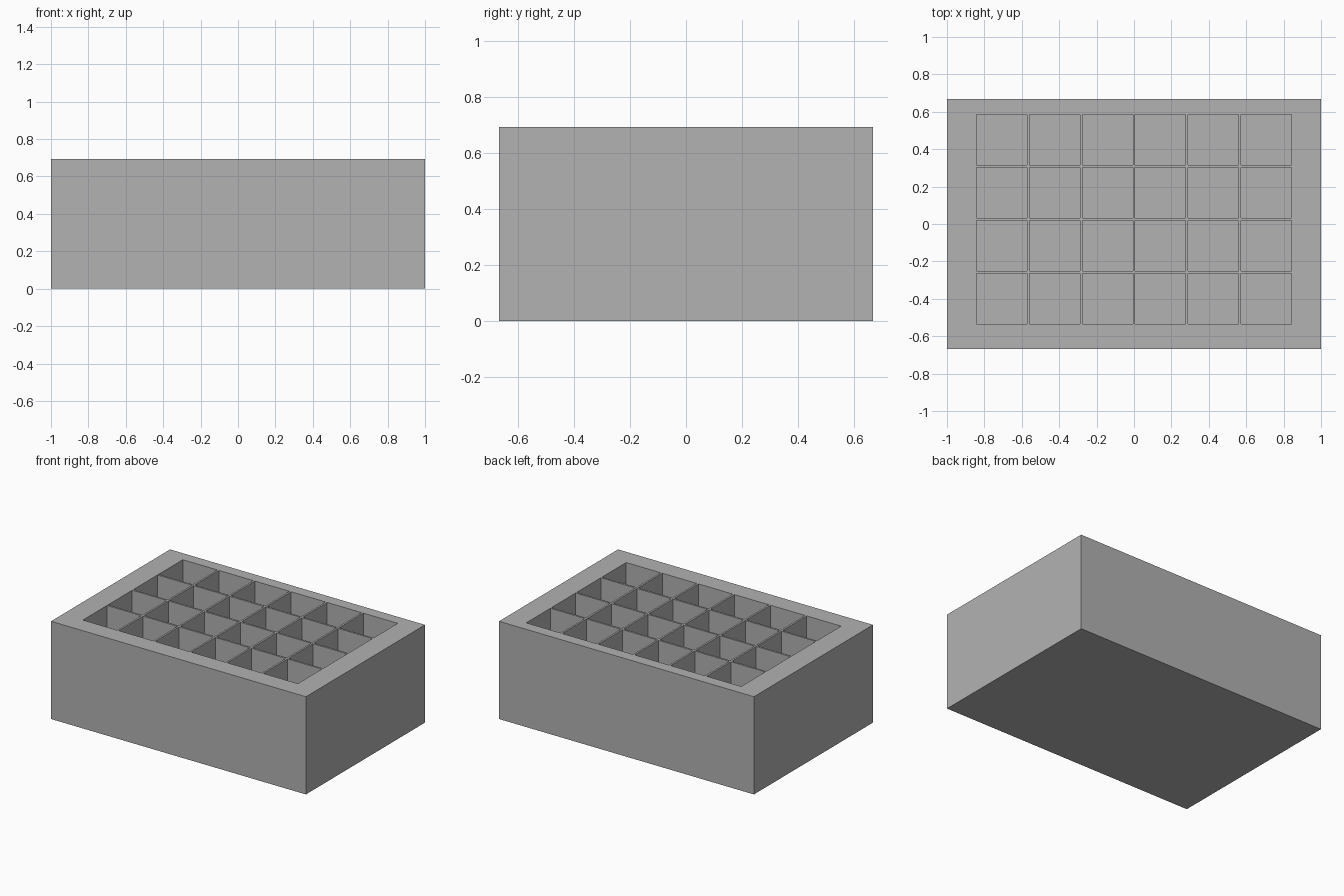
import bpy
import bmesh

cube = bpy.data.objects.get("Cube")
if cube:
    bpy.data.objects.remove(cube, do_unlink=True)

# Block and compartment dimensions
HALF_X, HALF_Y, HEIGHT = 1.0, 0.667, 0.693
CELL, WALL = 0.27, 0.0133
COLS, ROWS = 6, 4
FRONT_RIM = 0.133
FLOOR = 0.027

grey = bpy.data.materials.new("mid grey")
grey.use_nodes = True
colour = (0.447, 0.447, 0.447, 1)
grey.diffuse_color = colour
grey.node_tree.nodes["Principled BSDF"].inputs["Base Color"].default_value = colour


def cuts(half, start, count):
    """Outer edges plus both edges of every compartment along one axis."""
    lines = [-half]
    for i in range(count):
        low = start + i * (CELL + WALL)
        lines += [low, low + CELL]
    return lines + [half]


width = COLS * CELL + (COLS - 1) * WALL
xs = cuts(HALF_X, -width / 2, COLS)
ys = cuts(HALF_Y, -HALF_Y + FRONT_RIM, ROWS)

# Top surface: odd strips in both directions are compartment openings
bm = bmesh.new()
verts = [[bm.verts.new((x, y, HEIGHT)) for x in xs] for y in ys]
openings = []
for j in range(len(ys) - 1):
    for i in range(len(xs) - 1):
        face = bm.faces.new((verts[j][i], verts[j][i + 1],
                             verts[j + 1][i + 1], verts[j + 1][i]))
        if i % 2 and j % 2:
            openings.append(face)

# Outer sides and underside
rim = [e for e in bm.edges if e.is_boundary]
skirt = bmesh.ops.extrude_edge_only(bm, edges=rim)["geom"]
bottom_verts = [g for g in skirt if isinstance(g, bmesh.types.BMVert)]
for v in bottom_verts:
    v.co.z = 0
bottom_edges = [e for e in bm.edges if all(v.co.z == 0 for v in e.verts)]
bmesh.ops.edgeloop_fill(bm, edges=bottom_edges)

# Compartments sunk down to the thin floor
floors = bmesh.ops.extrude_discrete_faces(bm, faces=openings)["faces"]
for face in floors:
    for v in face.verts:
        v.co.z = FLOOR

bmesh.ops.recalc_face_normals(bm, faces=bm.faces)
mesh = bpy.data.meshes.new("compartment_tray")
bm.to_mesh(mesh)
bm.free()
mesh.materials.append(grey)
tray = bpy.data.objects.new("compartment_tray", mesh)
bpy.context.collection.objects.link(tray)
